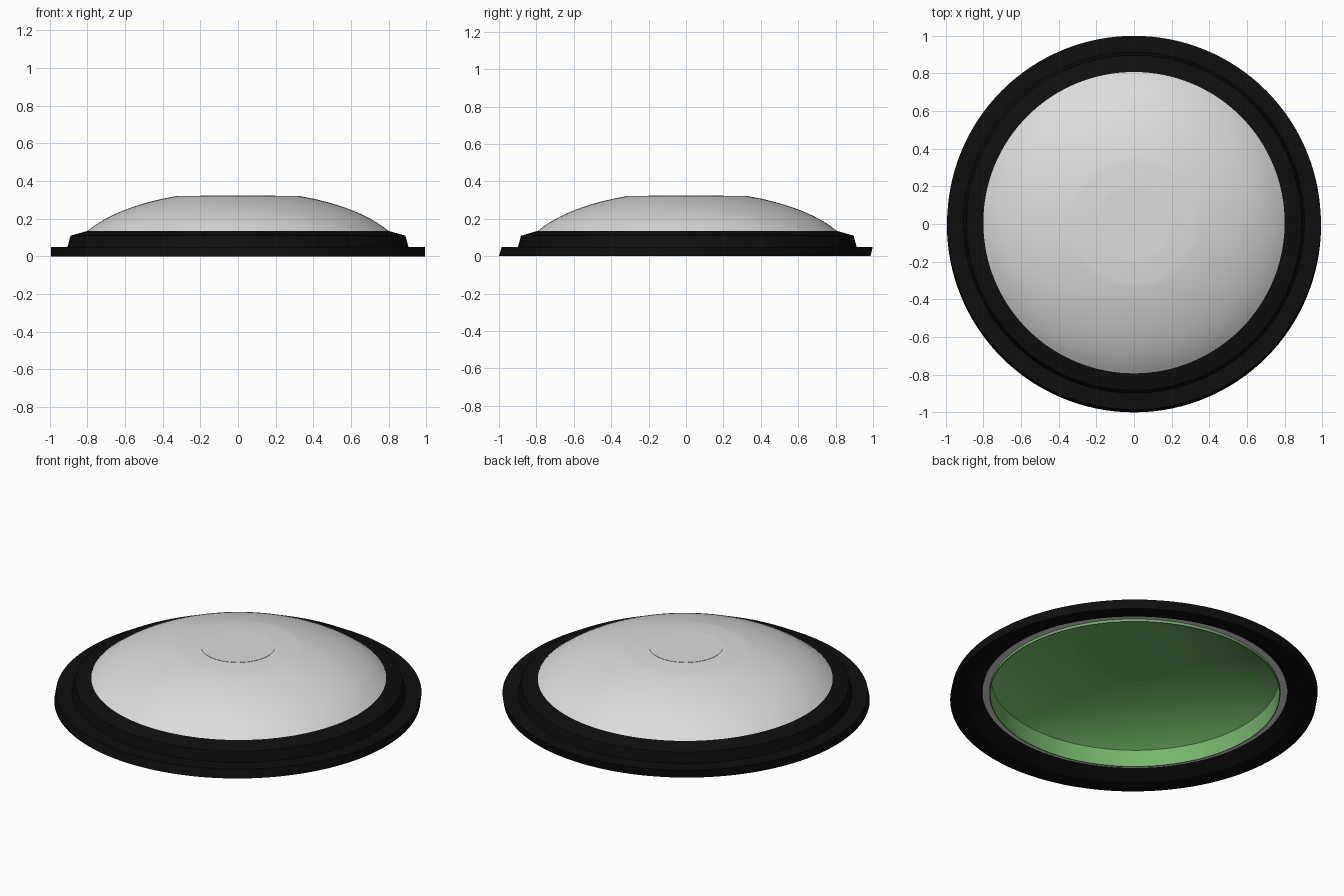
import bpy, bmesh, math

if "Cube" in bpy.data.objects:
    bpy.data.objects.remove(bpy.data.objects["Cube"])

SEG = 128


def material(name, rgb):
    m = bpy.data.materials.new(name)
    m.diffuse_color = (*rgb, 1)
    m.use_nodes = True
    m.node_tree.nodes["Principled BSDF"].inputs["Base Color"].default_value = m.diffuse_color
    return m


black = material("black rubber", (0.0045, 0.0045, 0.0045))
grey = material("light grey", (0.72, 0.72, 0.72))
green = material("green lining", (0.18, 0.47, 0.15))


def lathe(name, profile, mats, closed=False):
    """Spin (radius, z, y shift, material index of the band that follows)."""
    bm = bmesh.new()
    rings = []
    for r, z, dy, _ in profile:
        if r == 0:
            rings.append([bm.verts.new((0, dy, z))] * SEG)
        else:
            rings.append([bm.verts.new((r * math.cos(a), r * math.sin(a) + dy, z))
                          for a in (2 * math.pi * i / SEG for i in range(SEG))])
    n = len(rings)
    for k in range(n if closed else n - 1):
        a, b = rings[k], rings[(k + 1) % n]
        for i in range(SEG):
            j = (i + 1) % SEG
            corners = list(dict.fromkeys([a[i], a[j], b[j], b[i]]))
            bm.faces.new(corners).material_index = profile[k][3]
    bmesh.ops.recalc_face_normals(bm, faces=bm.faces[:])
    me = bpy.data.meshes.new(name)
    bm.to_mesh(me)
    bm.free()
    ob = bpy.data.objects.new(name, me)
    bpy.context.collection.objects.link(ob)
    for m in mats:
        me.materials.append(m)
    bpy.ops.object.select_all(action='DESELECT')
    ob.select_set(True)
    bpy.context.view_layer.objects.active = ob
    bpy.ops.object.shade_smooth_by_angle(angle=math.radians(20))
    return ob


def dome_z(r):
    return -0.045 + 0.392 * math.sqrt(1 - (r / 0.9) ** 2)


D = 0.007  # the upper parts sit slightly behind the base

# Stepped black rim, hollowed underneath
lathe("base_rim", [
    (0.993, 0.0, -D, 0), (0.992, 0.05, D, 0), (0.905, 0.05, D, 0),
    (0.889, 0.11, D, 0), (0.80, 0.135, D, 0), (0.83, 0.045, D, 0),
    (0.90, 0.0, 0, 0)], [black], closed=True)

# Dome shell: grey outside with a bottom lip, green lining inside
STEPS = 16
outer = [0.32 + 0.48 * i / STEPS for i in range(STEPS + 1)]
inner = [0.78 - 0.48 * i / STEPS for i in range(STEPS + 1)]
profile = [(0, 0.322, D, 0)]
profile += [(r, dome_z(r), D, 0) for r in outer]
profile += [(0.828, 0.045, D, 0), (0.79, 0.045, D, 1),
            (0.79, 0.03, D, 1), (0.785, 0.03, D, 1)]
profile += [(r, dome_z(r) - 0.022, D, 1) for r in inner]
profile += [(0, dome_z(0.30) - 0.022, D, 1)]
lathe("dome_shell", profile, [grey, green])

# Thin round plate on the flat crown
lathe("crown_plate", [(0, 0.3235, 0, 0), (0.2, 0.3235, 0, 0),
                      (0.2, 0.318, 0, 0), (0, 0.318, 0, 0)], [grey])
